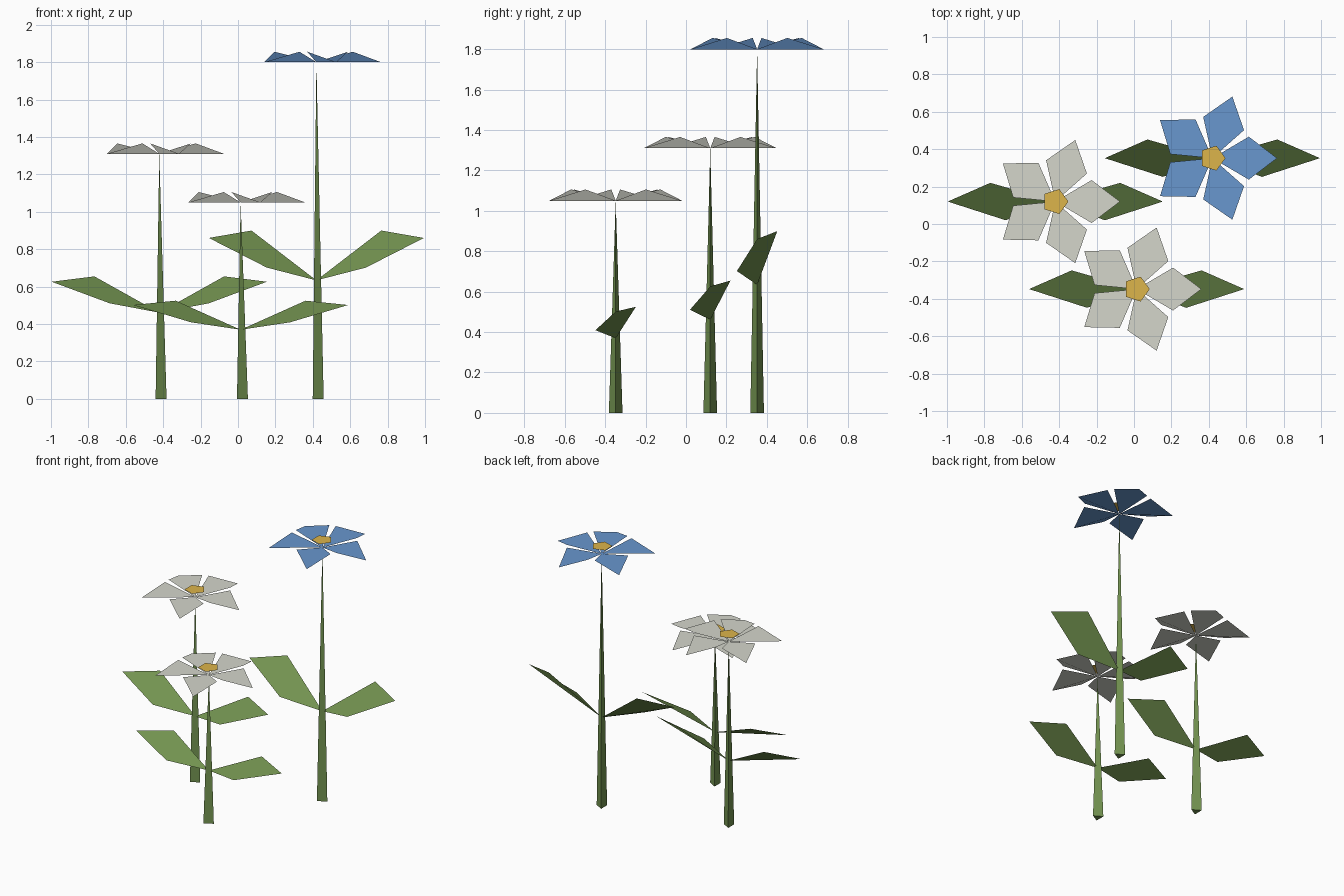
import bpy, bmesh
from math import cos, sin, radians

if "Cube" in bpy.data.objects:
    bpy.data.objects.remove(bpy.data.objects["Cube"])


def material(name, rgb):
    m = bpy.data.materials.new(name)
    m.diffuse_color = (*rgb, 1)
    m.use_nodes = True
    m.node_tree.nodes["Principled BSDF"].inputs["Base Color"].default_value = m.diffuse_color
    return m


GREEN = material("green", (0.17, 0.29, 0.08))
WHITE = material("white", (0.66, 0.67, 0.60))
BLUE = material("blue", (0.14, 0.31, 0.62))
GOLD = material("gold", (0.72, 0.46, 0.07))


def mesh_object(name, faces, origin, mat):
    """One object from a list of polygons given as point lists."""
    bm = bmesh.new()
    for pts in faces:
        bm.faces.new([bm.verts.new(p) for p in pts])
    bmesh.ops.remove_doubles(bm, verts=bm.verts, dist=1e-5)
    me = bpy.data.meshes.new(name)
    bm.to_mesh(me)
    bm.free()
    me.materials.append(mat)
    ob = bpy.data.objects.new(name, me)
    ob.location = origin
    bpy.context.collection.objects.link(ob)
    return ob


def polar(r, deg, z=0.0):
    return (r * cos(radians(deg)), r * sin(radians(deg)), z)


def flower(tag, x, y, h, petal_mat):
    # Stem: three-sided spike
    base = [polar(0.039, 120 * i) for i in range(3)]
    sides = [(base[i], base[(i + 1) % 3], (0, 0, h)) for i in range(3)]
    mesh_object("stem_" + tag, sides + [base[::-1]], (x, y, 0), GREEN)

    # Leaves: bent four-point blades, mirrored left and right
    for side, s in (("right", 1), ("left", -1)):
        blade = [(0, 0, 0.352 * h), (s * 0.265, -0.10, 0.39 * h),
                 (s * 0.575, 0, 0.478 * h), (s * 0.347, 0.10, 0.50 * h)]
        if s < 0:
            blade = blade[:1] + blade[:0:-1]
        mesh_object(f"leaf_{side}_{tag}", [blade], (x, y, 0), GREEN)

    # Petals: five cupped kites around the stem tip
    petals = [[(0, 0, 0), polar(0.226, a - 30.5, 0.056),
               polar(0.346, a), polar(0.226, a + 30.5, 0.056)]
              for a in range(0, 360, 72)]
    mesh_object("petals_" + tag, petals, (x, y, h), petal_mat)

    # Flower centre: flat pentagon
    disc = [polar(0.07, 72 * i) for i in range(5)]
    mesh_object("flower_centre_" + tag, [disc], (x, y, h + 0.055), GOLD)


flower("left", -0.421, 0.12, 1.31, WHITE)
flower("front", 0.014, -0.348, 1.05, WHITE)
flower("tall", 0.419, 0.352, 1.80, BLUE)
